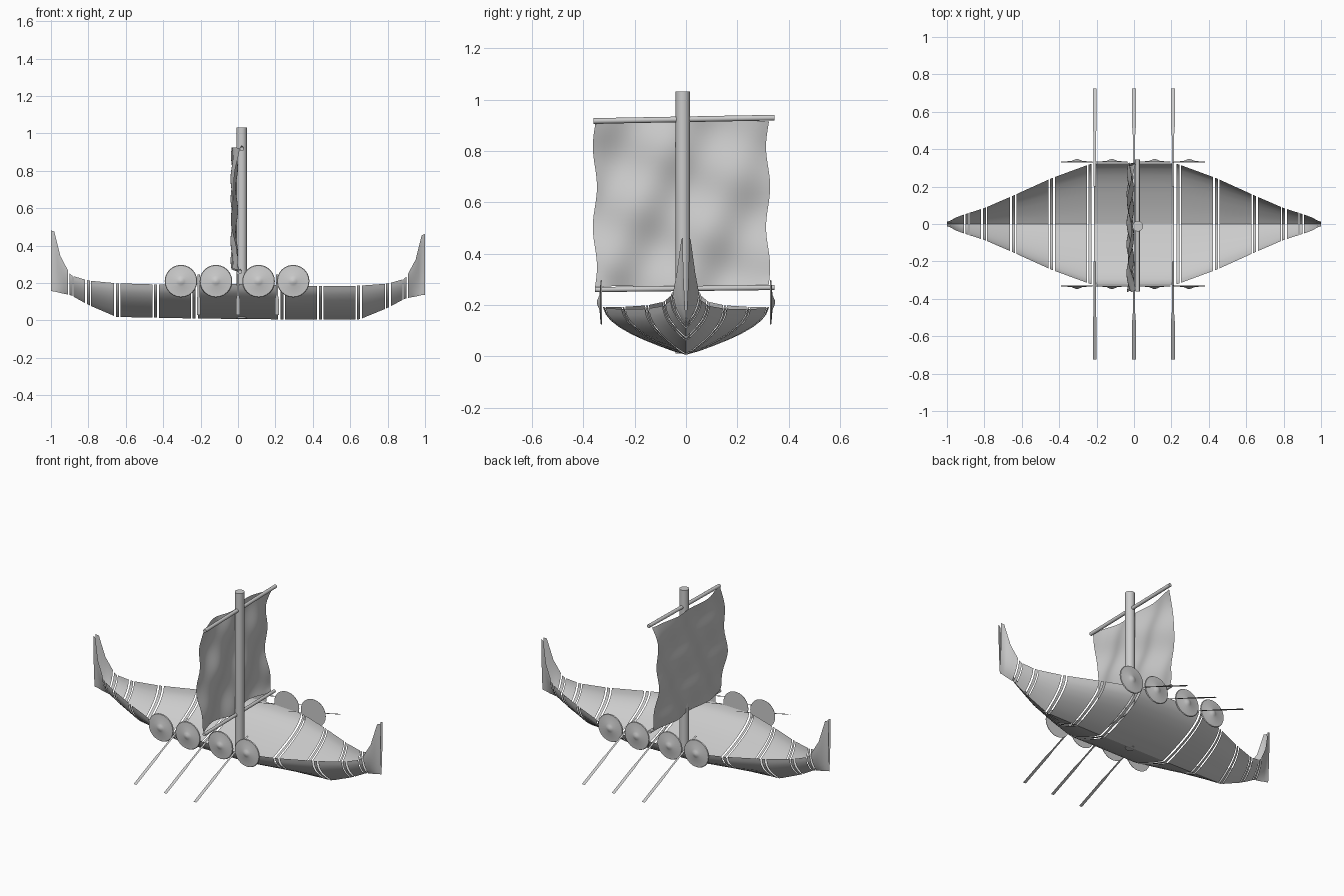
import bpy, bmesh, math
from mathutils import Vector

cube = bpy.data.objects.get("Cube")
if cube:
    bpy.data.objects.remove(cube)

wood = bpy.data.materials.new("plain_grey")
wood.use_nodes = True
GREY = (0.6, 0.6, 0.6, 1)
wood.diffuse_color = GREY
wood.node_tree.nodes["Principled BSDF"].inputs["Base Color"].default_value = GREY


def finish(name, bm, angle=30):
    mesh = bpy.data.meshes.new(name)
    bm.to_mesh(mesh)
    bm.free()
    ob = bpy.data.objects.new(name, mesh)
    bpy.context.collection.objects.link(ob)
    mesh.materials.append(wood)
    bpy.ops.object.select_all(action='DESELECT')
    ob.select_set(True)
    bpy.context.view_layer.objects.active = ob
    bpy.ops.object.shade_smooth_by_angle(angle=math.radians(angle))
    return ob


def sheet(name, rows, angle=30):
    """Skin a grid of points."""
    bm = bmesh.new()
    grid = [[bm.verts.new(p) for p in row] for row in rows]
    for a, b in zip(grid, grid[1:]):
        for i in range(len(a) - 1):
            bm.faces.new((a[i], b[i], b[i + 1], a[i + 1]))
    return finish(name, bm, angle)


def pole(name, start, end, radius, sides=16):
    start, end = Vector(start), Vector(end)
    axis = end - start
    bm = bmesh.new()
    bmesh.ops.create_cone(bm, cap_ends=True, segments=sides, radius1=radius,
                          radius2=radius, depth=axis.length)
    turn = axis.to_track_quat('Z', 'Y').to_matrix().to_4x4()
    bm.transform(turn)
    bmesh.ops.translate(bm, verts=bm.verts, vec=(start + end) / 2)
    return finish(name, bm)


# Hull stations: distance from midship, half width, keel height, rim height
STATIONS = [(0, .325, .008, .195), (.23, .322, .008, .19), (.44, .245, .01, .188),
            (.65, .15, .012, .192), (.80, .085, .075, .205), (.895, .055, .127, .232),
            (.95, .036, .137, .335), (.982, .018, .145, .465), (1.0, .012, .147, .472)]
# Half section from keel to rim, as fractions of width and height
SECTION = [(0, 0), (.16, .08), (.33, .19), (.5, .31), (.66, .44),
           (.8, .58), (.91, .73), (.97, .86), (1, 1)]


def station(x):
    d = abs(x)
    for a, b in zip(STATIONS, STATIONS[1:]):
        if d <= b[0]:
            t = (d - a[0]) / (b[0] - a[0])
            return [p + (q - p) * t for p, q in zip(a[1:], b[1:])]
    return STATIONS[-1][1:]


def hull_row(x):
    w, low, high = station(x)
    tilt = -.01 * x
    half = [(w * u, low + (high - low) * v + tilt) for u, v in SECTION]
    ring = [(-y, z) for y, z in half[:0:-1]] + half
    return [(x, y, z) for y, z in ring]


# Hull panels with a narrow rib in each gap
sheet("hull_middle", [hull_row(x) for x in (-.215, 0, .215)])
JOINTS = [.235, .44, .645, .80, .893]
GAP, RIB = .017, .008
for side, label in ((-1, "right"), (1, "left")):
    for i, joint in enumerate(JOINTS):
        sheet(f"rib_{label}_{i}", [hull_row(side * (joint + d)) for d in (-RIB, RIB)])
        if i < len(JOINTS) - 1:
            ends = (joint + GAP, JOINTS[i + 1] - GAP * (1 if i < 2 else .8))
            sheet(f"hull_{label}_{i}", [hull_row(side * x) for x in ends])
    sheet(f"prow_{label}", [hull_row(side * x) for x in (.908, .93, .95, .967, .982, 1)], 40)

# Mast and yards
pole("mast", (.02, -.012, .01), (.02, -.012, 1.032), .028, 24)
pole("upper_yard", (.02, -.36, .917), (.02, .345, .93), .011)
pole("lower_yard", (.012, -.355, .26), (.012, .345, .268), .01)


# Billowing sail, with corners drawn back to the yards
def sail_point(u, v):
    wave = (math.sin(9 * u + 4 * v + .5) * math.sin(11 * v - 3 * u)
            + .7 * math.sin(14 * u - 6 * v + 1))
    corner = (abs(2 * u - 1) * abs(2 * v - 1)) ** 8
    edge = .008 * math.sin(13 * v) * (2 * u - 1) ** 4
    y = -.355 + .675 * u + edge
    z = .268 + .65 * v + .006 * math.sin(10 * u) * (2 * v - 1) ** 4
    return (-.02 + .012 * wave * (1 - corner) + .03 * corner, y, z)


N = 32
sheet("sail", [[sail_point(i / N, j / N) for j in range(N + 1)] for i in range(N + 1)], 60)

# Shields: shallow cone with a pointed boss, flat back
DISH = [(.087, 0), (.084, .005), (.03, .009), (.018, .014), (.006, .019)]
SIDES = 24
for side, label in ((-1, "front"), (1, "back")):
    for n, x in enumerate((-.305, -.118, .11, .295)):
        bm = bmesh.new()
        rings = []
        for r, h in DISH:
            rings.append([bm.verts.new((x + r * math.cos(math.tau * k / SIDES),
                                        side * (.328 + h),
                                        .21 + r * math.sin(math.tau * k / SIDES)))
                          for k in range(SIDES)])
        for a, b in zip(rings, rings[1:]):
            for k in range(SIDES):
                j = (k + 1) % SIDES
                bm.faces.new((a[k], a[j], b[j], b[k]))
        bm.faces.new(rings[0])
        bm.faces.new(rings[-1])
        bmesh.ops.recalc_face_normals(bm, faces=bm.faces)
        finish(f"shield_{label}_{n}", bm)

# Oars: thin flat shafts widening into blades
OAR = [(.2, .245, .006), (.47, .135, .006), (.52, .114, .01), (.725, .028, .01)]
for side, label in ((-1, "front"), (1, "back")):
    for n, x in enumerate((-.21, 0, .208)):
        sheet(f"oar_{label}_{n}", [[(x - w, side * y, z), (x + w, side * y, z)]
                                   for y, z, w in OAR])
